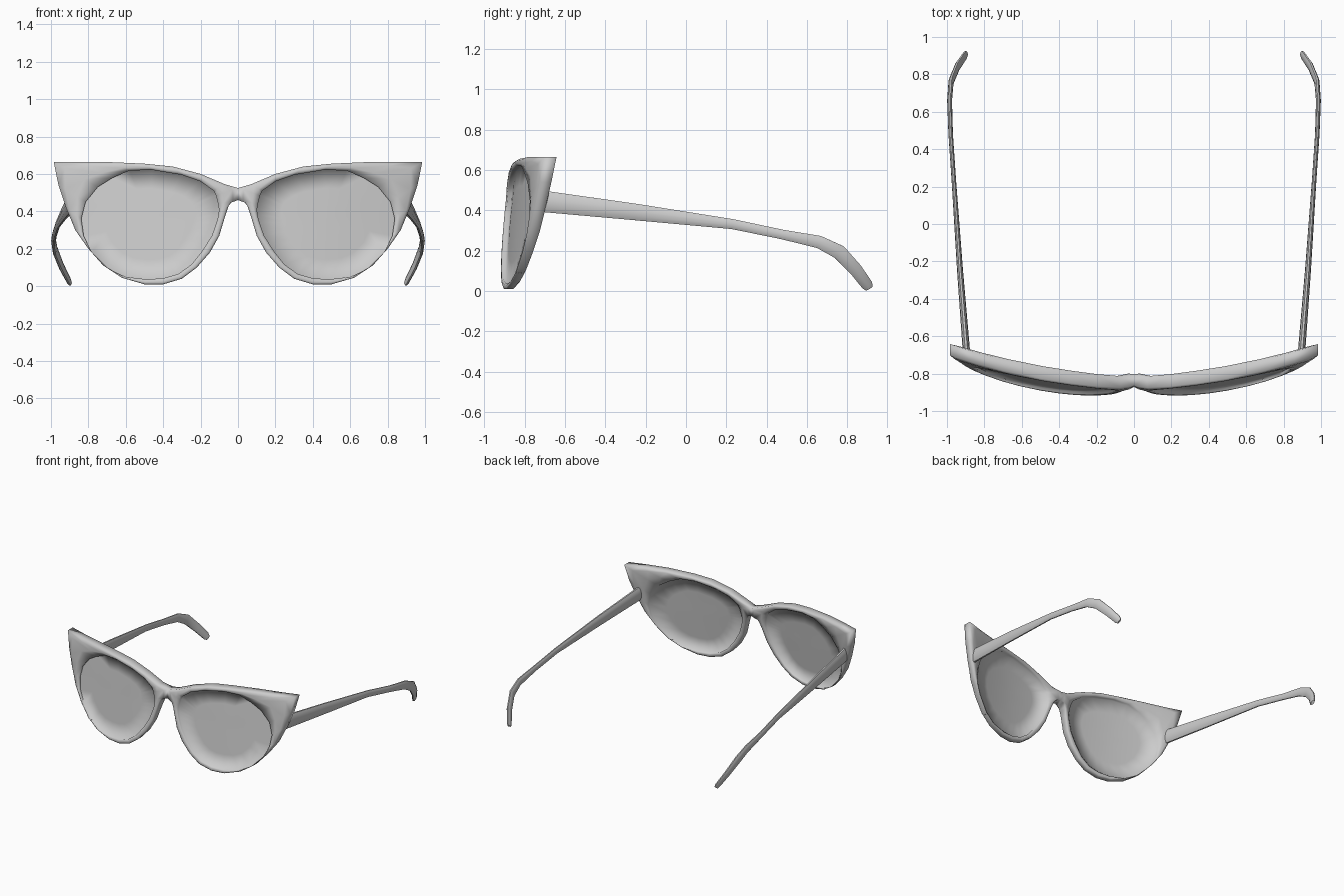
import bpy, bmesh, math
from mathutils import Vector

old = bpy.data.objects.get("Cube")
if old:
    bpy.data.objects.remove(old, do_unlink=True)

grey = bpy.data.materials.new("light_grey")
grey.use_nodes = True
grey.diffuse_color = (0.6, 0.6, 0.6, 1)
grey.node_tree.nodes["Principled BSDF"].inputs["Base Color"].default_value = grey.diffuse_color


def finish(bm, name, angle):
    """Turn a bmesh of the left half into a smooth object mirrored across x = 0."""
    bmesh.ops.recalc_face_normals(bm, faces=bm.faces)
    mesh = bpy.data.meshes.new(name)
    bm.to_mesh(mesh)
    bm.free()
    mesh.materials.append(grey)
    obj = bpy.data.objects.new(name, mesh)
    bpy.context.collection.objects.link(obj)
    mirror = obj.modifiers.new("mirror", 'MIRROR')
    mirror.use_clip = True
    bpy.ops.object.select_all(action='DESELECT')
    obj.select_set(True)
    bpy.context.view_layer.objects.active = obj
    bpy.ops.object.modifier_apply(modifier=mirror.name)
    bpy.ops.object.shade_smooth_by_angle(angle=math.radians(angle))
    return obj


def bridge_rings(bm, a, b):
    """Join two closed rings with quads, leaving the x = 0 plane open."""
    n = len(a)
    for i in range(n):
        j = (i + 1) % n
        quad = (a[i], a[j], b[j], b[i])
        if any(v.co.x > 0.0001 for v in quad):
            bm.faces.new(quad)


# Front frame: paired outer and lens-opening outlines, as (x, z)
outer = [(0, .525), (.07, .545), (.2, .6), (.35, .64), (.5, .655), (.7, .664),
         (.86, .664), (.985, .664), (.96, .54), (.92, .42), (.87, .3), (.8, .2),
         (.72, .11), (.62, .045), (.5, .01), (.4, .01), (.3, .04), (.22, .1),
         (.15, .18), (.1, .27), (.07, .37), (.05, .43), (.03, .455), (0, .46)]
opening = [(.118, .485), (.13, .51), (.2, .56), (.3, .595), (.46, .622), (.58, .618),
           (.67, .58), (.75, .53), (.815, .45), (.838, .36), (.825, .27), (.78, .18),
           (.69, .09), (.6, .05), (.49, .037), (.4, .042), (.32, .065), (.25, .115),
           (.19, .19), (.14, .27), (.115, .34), (.104, .38), (.102, .41), (.106, .44)]
centre = Vector((.47, .34))

# Section across the rim: u < 0 is lens, 0 is the opening, 1 the outer edge; d is depth
front_half = [(-.7, -.2), (-.35, -.2), (0, -.2), (0, -.75), (.3, -1), (.75, -1), (1, -.75)]
section = front_half + [(u, -d) for u, d in reversed(front_half)]


def wrap(p, d):
    """Place a front-view point on the curved, tilted face at relative depth d."""
    x, z = p
    nose = math.exp(-(x / .06) ** 2)
    middle = -.915 + .115 * z + .172 * x * x + .02 * nose
    half = .02 + .03 * z + .006 * nose
    return Vector((x, middle + d * half, z))


bm = bmesh.new()
rings = []
for u, d in section:
    ring = []
    for o, h in zip(outer, opening):
        o, h = Vector(o), Vector(h)
        p = centre.lerp(h, 1 + u) if u < 0 else h.lerp(o, u)
        ring.append(bm.verts.new(wrap(p, d)))
    rings.append(ring)
for a, b in zip(rings, rings[1:]):
    bridge_rings(bm, a, b)
for ring, d in ((rings[0], -.2), (rings[-1], .2)):
    hub = bm.verts.new(wrap(centre, d))
    for i, v in enumerate(ring):
        bm.faces.new((hub, v, ring[(i + 1) % len(ring)]))
finish(bm, "front_frame_and_lenses", 100)

# Temples: path point, half width, half height
stations = [((.893, -.72, .446), .02, .056), ((.93, -.25, .392), .016, .043),
            ((.963, .23, .332), .012, .026), ((.98, .48, .28), .012, .025),
            ((.986, .66, .243), .013, .033), ((.978, .76, .193), .014, .038),
            ((.945, .84, .108), .014, .034), ((.905, .898, .03), .012, .03),
            ((.897, .908, .014), .01, .02)]
path = [Vector(s[0]) for s in stations]
sides = 10
bm = bmesh.new()
rings = []
for i, (p, w, h) in enumerate(stations):
    tangent = (path[min(i + 1, len(path) - 1)] - path[max(i - 1, 0)]).normalized()
    side = Vector((1, 0, 0))
    side = (side - tangent * side.dot(tangent)).normalized()
    up = side.cross(tangent)
    ring = []
    for k in range(sides):
        t = math.tau * k / sides
        ring.append(bm.verts.new(path[i] + side * w * math.cos(t) + up * h * math.sin(t)))
    rings.append(ring)
for a, b in zip(rings, rings[1:]):
    bridge_rings(bm, a, b)
bm.faces.new(rings[0])
bm.faces.new(rings[-1])
finish(bm, "temples", 50)
